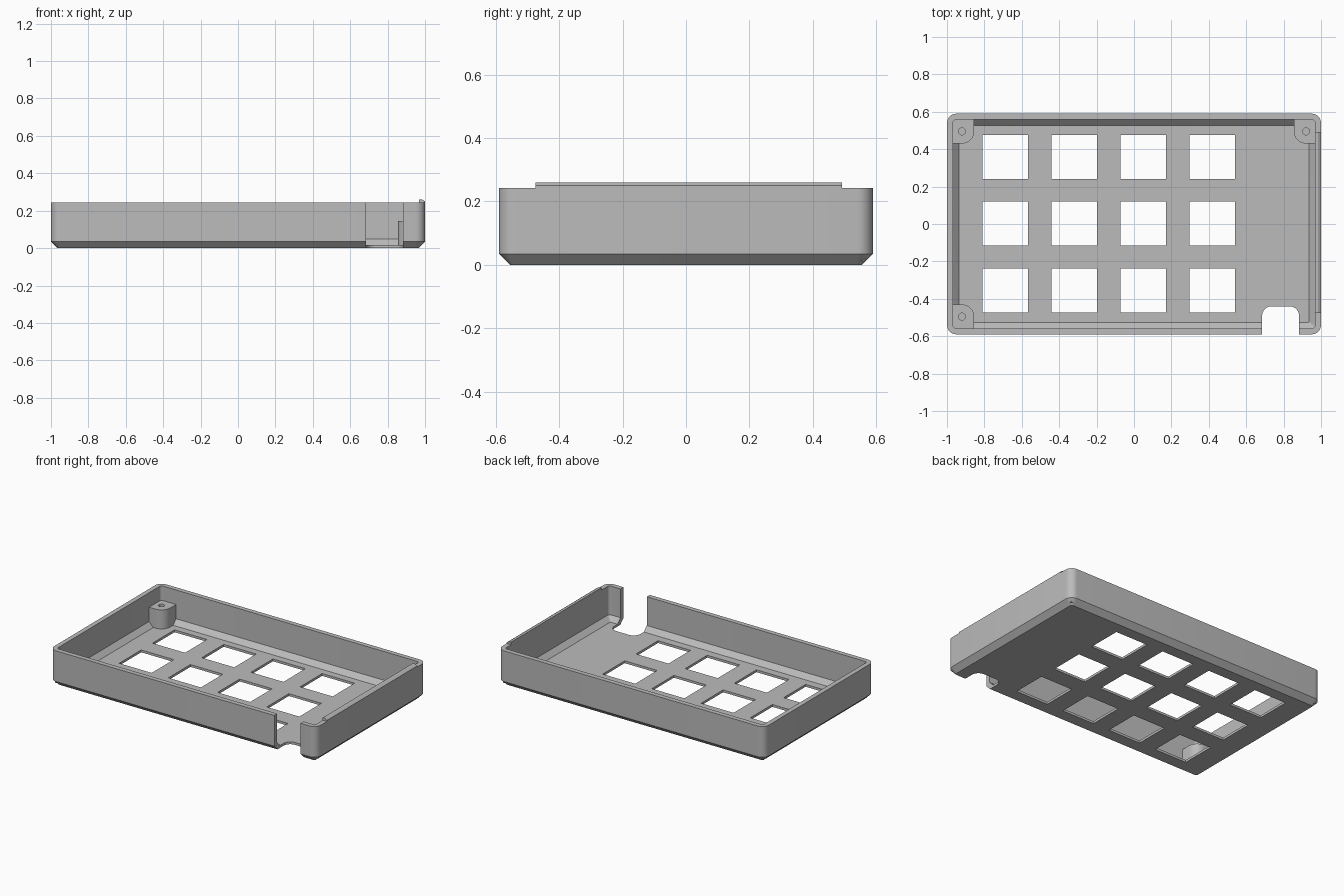
import bpy, bmesh
from math import cos, sin, pi

cube = bpy.data.objects.get("Cube")
if cube:
    bpy.data.objects.remove(cube)

grey = bpy.data.materials.new("matte grey")
grey.use_nodes = True
grey.diffuse_color = (0.5, 0.5, 0.5, 1)
grey.node_tree.nodes["Principled BSDF"].inputs["Base Color"].default_value = (0.5, 0.5, 0.5, 1)


def make_object(name, bm):
    bmesh.ops.recalc_face_normals(bm, faces=bm.faces)
    mesh = bpy.data.meshes.new(name)
    bm.to_mesh(mesh)
    bm.free()
    mesh.materials.append(grey)
    obj = bpy.data.objects.new(name, mesh)
    bpy.context.collection.objects.link(obj)
    return obj


def arc(cx, cy, r, start, end, steps=8):
    return [(cx + r * cos(start + (end - start) * i / steps),
             cy + r * sin(start + (end - start) * i / steps)) for i in range(steps + 1)]


def rounded_rect(hx, hy, r):
    corners = [(1, 1), (-1, 1), (-1, -1), (1, -1)]
    return [p for i, (sx, sy) in enumerate(corners)
            for p in arc(sx * (hx - r), sy * (hy - r), r, i * pi / 2, (i + 1) * pi / 2)]


def loft(bm, loops):
    """Skin a stack of (outline, height) loops and cap both ends."""
    rings = [[bm.verts.new((x, y, z)) for x, y in pts] for pts, z in loops]
    n = len(rings[0])
    for a, b in zip(rings, rings[1:]):
        for i in range(n):
            j = (i + 1) % n
            bm.faces.new((a[i], a[j], b[j], b[i]))
    bm.faces.new(rings[0][::-1])
    bm.faces.new(rings[-1])


def prism(bm, pts, z0, z1):
    loft(bm, [(pts, z0), (pts, z1)])


def box_outline(x0, x1, y0, y1):
    return [(x0, y0), (x1, y0), (x1, y1), (x0, y1)]


def cut(obj, cutter):
    cutter.hide_render = True
    mod = obj.modifiers.new("cut", 'BOOLEAN')
    mod.operation = 'DIFFERENCE'
    mod.solver = 'EXACT'
    mod.object = cutter
    activate(obj)
    bpy.ops.object.modifier_apply(modifier=mod.name)
    bpy.data.objects.remove(cutter)


def activate(obj):
    bpy.ops.object.select_all(action='DESELECT')
    obj.select_set(True)
    bpy.context.view_layer.objects.active = obj


def smooth(obj):
    activate(obj)
    bpy.ops.object.shade_smooth_by_angle(angle=pi / 6)


# Open tray with chamfered base, inside and out
FLOOR, RIM = 0.016, 0.243
bm = bmesh.new()
loft(bm, [
    (rounded_rect(0.965, 0.555, 0.015), 0),
    (rounded_rect(1, 0.59, 0.05), 0.035),
    (rounded_rect(1, 0.59, 0.05), RIM),
    (rounded_rect(0.968, 0.558, 0.018), RIM),
    (rounded_rect(0.968, 0.558, 0.018), 0.048),
    (rounded_rect(0.936, 0.526, 0.004), FLOOR),
])
tray = make_object("tray", bm)

# Key windows and cable notch
bm = bmesh.new()
for col in range(4):
    for row in range(3):
        cx, cy = -0.688 + col * 0.369, -0.355 + row * 0.357
        prism(bm, box_outline(cx - 0.122, cx + 0.122, cy - 0.118, cy + 0.118), -0.1, 0.1)
notch = [(0.685, -0.7), (0.882, -0.7)]
notch += arc(0.832, -0.49, 0.05, 0, pi / 2) + arc(0.735, -0.49, 0.05, pi / 2, pi)
prism(bm, notch, -0.1, 0.5)
cut(tray, make_object("opening_cutter", bm))
smooth(tray)

# Screw posts in three corners
for name, sx, sy in (("back_left", 1, 1), ("back_right", -1, 1), ("front_right", -1, -1)):
    cx, cy, r = 0.92, 0.495, 0.065
    outline = [(0.975, 0.565), (cx - r, 0.565)] + arc(cx, cy, r, pi, 1.5 * pi) + [(0.975, cy - r)]
    bm = bmesh.new()
    prism(bm, [(sx * x, sy * y) for x, y in outline], FLOOR - 0.004, 0.145)
    post = make_object(name + "_screw_post", bm)
    bm = bmesh.new()
    prism(bm, arc(sx * cx, sy * cy, 0.019, 0, 2 * pi, 24)[:-1], 0.04, 0.2)
    cut(post, make_object("screw_hole_cutter", bm))
    smooth(post)

# Locating ridge along the side rim, chamfered on its outer edge
bm = bmesh.new()
profile = [(0.968, RIM), (1, RIM), (1, 0.25), (0.985, 0.26), (0.968, 0.26)]
ends = [[bm.verts.new((x, y, z)) for x, z in profile] for y in (-0.475, 0.492)]
for i in range(len(profile)):
    j = (i + 1) % len(profile)
    bm.faces.new((ends[0][i], ends[0][j], ends[1][j], ends[1][i]))
for end in ends:
    bm.faces.new(end)
make_object("rim_ridge", bm)
